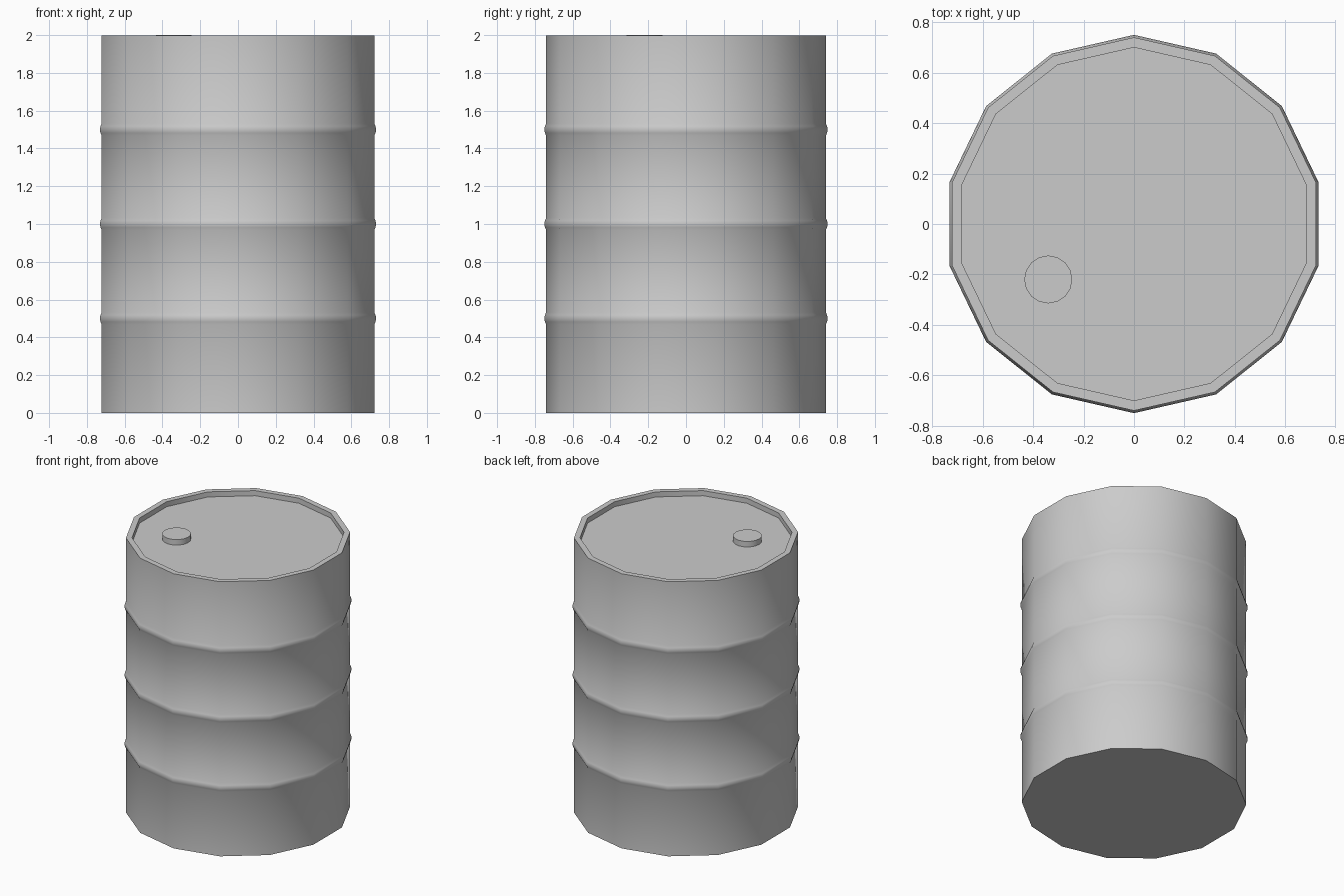
import bpy, bmesh, math

if "Cube" in bpy.data.objects:
    bpy.data.objects.remove(bpy.data.objects["Cube"])

SIDES = 14
R = 0.74


def lathe(name, profile, sides, loc=(0, 0, 0), start=math.pi / 2):
    """Spin an (r, z) profile round z and close both ends with flat faces."""
    bm = bmesh.new()
    rings = []
    for r, z in profile:
        rings.append([bm.verts.new((r * math.cos(start + i * math.tau / sides),
                                    r * math.sin(start + i * math.tau / sides), z))
                      for i in range(sides)])
    for a, b in zip(rings, rings[1:]):
        for i in range(sides):
            j = (i + 1) % sides
            bm.faces.new((a[i], a[j], b[j], b[i]))
    bm.faces.new(rings[0][::-1])
    bm.faces.new(rings[-1])
    bmesh.ops.recalc_face_normals(bm, faces=bm.faces)
    mesh = bpy.data.meshes.new(name)
    bm.to_mesh(mesh)
    bm.free()
    ob = bpy.data.objects.new(name, mesh)
    bpy.context.collection.objects.link(ob)
    ob.location = loc
    bpy.ops.object.select_all(action='DESELECT')
    ob.select_set(True)
    bpy.context.view_layer.objects.active = ob
    bpy.ops.object.shade_smooth_by_angle(angle=math.radians(35))
    return ob


# Drum body: straight wall with three rolled ribs, raised rim, sunken lid
profile = [(R, 0)]
for z in (0.5, 1.0, 1.5):
    profile += [(R, z - 0.033), (R + 0.007, z - 0.018), (R + 0.01, z),
                (R + 0.007, z + 0.018), (R, z + 0.033)]
profile += [(R, 1.997), (0.70, 1.997), (0.70, 1.96)]
lathe("drum_body", profile, SIDES)

# Filler cap on the lid
lathe("filler_cap", [(0.095, 1.955), (0.095, 2.0)], 16, (-0.34, -0.22, 0))
